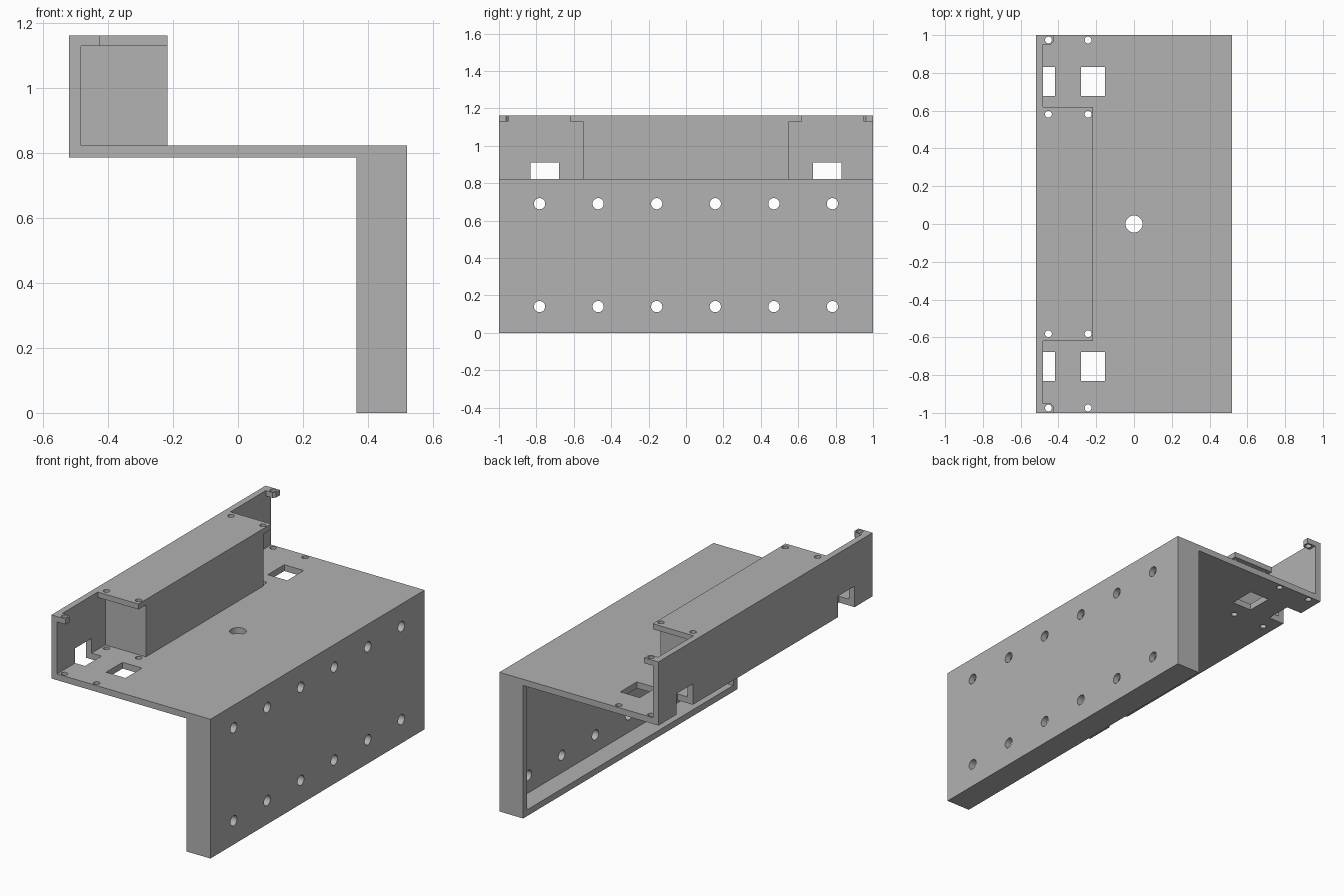
import bpy, bmesh, math
from mathutils import Matrix, Vector

if "Cube" in bpy.data.objects:
    bpy.data.objects.remove(bpy.data.objects["Cube"], do_unlink=True)

GREY = (0.445, 0.445, 0.445, 1)
mat = bpy.data.materials.new("plain grey")
mat.use_nodes = True
mat.diffuse_color = GREY
mat.node_tree.nodes["Principled BSDF"].inputs["Base Color"].default_value = GREY

W, L = 0.52, 1.0           # half width and half length
T = 0.037                  # sheet thickness
SHELF, TOP = 0.823, 1.162  # shelf top and overall height
INNER = -W + T             # inside face of the rear wall
COVER = -0.217             # outer face of the raised housing
LIP = 1.13                 # underside of cover lip and tabs
PLATE = 0.365              # open side of the mounting box


def prism(bm, base, offset):
    """Extrude a planar outline along an offset."""
    face = bm.faces.new([bm.verts.new(p) for p in base])
    out = bmesh.ops.extrude_face_region(bm, geom=[face])
    verts = [v for v in out["geom"] if isinstance(v, bmesh.types.BMVert)]
    bmesh.ops.translate(bm, verts=verts, vec=offset)


def box(bm, x, y, z):
    prism(bm, [(x[0], y[0], z[0]), (x[1], y[0], z[0]),
               (x[1], y[1], z[0]), (x[0], y[1], z[0])], (0, 0, z[1] - z[0]))


def drill(bm, centre, radius, depth, axis="Z"):
    m = Matrix.Translation(Vector(centre))
    if axis == "X":
        m = m @ Matrix.Rotation(math.pi / 2, 4, "Y")
    bmesh.ops.create_cone(bm, cap_ends=True, segments=32, radius1=radius,
                          radius2=radius, depth=depth, matrix=m)


def finish(name, bm):
    bmesh.ops.recalc_face_normals(bm, faces=bm.faces[:])
    mesh = bpy.data.meshes.new(name)
    bm.to_mesh(mesh)
    bm.free()
    mesh.materials.append(mat)
    obj = bpy.data.objects.new(name, mesh)
    bpy.context.collection.objects.link(obj)
    return obj


def cut(obj, bm):
    """Subtract all the solids in bm, then discard the cutter."""
    cutter = finish("cutter", bm)
    cutter.hide_render = True
    mod = obj.modifiers.new("cut", "BOOLEAN")
    mod.operation, mod.solver, mod.object = "DIFFERENCE", "EXACT", cutter
    bpy.context.view_layer.update()
    result = obj.evaluated_get(bpy.context.evaluated_depsgraph_get())
    mesh = bpy.data.meshes.new_from_object(result)
    obj.modifiers.clear()
    obj.data = mesh
    bpy.data.objects.remove(cutter, do_unlink=True)


def screw_holes(bm):
    for x in (-0.453, -0.243):
        for y in (-0.974, -0.581, 0.581, 0.974):
            drill(bm, (x, y, 1), 0.018, 1)


# Bracket body: rear wall, shelf and mounting box in one folded profile
bm = bmesh.new()
outline = [(-W, SHELF - T), (PLATE, SHELF - T), (PLATE, 0), (W, 0),
           (W, SHELF), (INNER, SHELF), (INNER, TOP), (-W, TOP)]
prism(bm, [(x, -L, z) for x, z in outline], (0, 2 * L, 0))
body = finish("bracket_body", bm)

# Hollow of the mounting box, open towards the rear
bm = bmesh.new()
box(bm, (PLATE - 0.1, W - T), (-L + T, L - T), (T, SHELF - T))
cut(body, bm)

# Cable openings and round holes
bm = bmesh.new()
for s in (-1, 1):
    y = sorted((s * 0.678, s * 0.832))
    box(bm, (-W - 0.1, -0.418), y, (0.7, 0.91))
    box(bm, (-0.28, -0.153), y, (0.7, 0.91))
drill(bm, (0, 0, SHELF), 0.045, 0.2)
screw_holes(bm)
for i in range(6):
    for z in (0.14, 0.69):
        drill(bm, (W, -0.783 + 0.3132 * i, z), 0.03, 0.2, "X")
cut(body, bm)

# Raised housing with a cover that overhangs both ends
bm = bmesh.new()
half = [(0.55, SHELF), (0.55, LIP), (0.62, LIP), (0.62, TOP)]
tee = half + [(-y, z) for y, z in reversed(half)]
prism(bm, [(INNER, y, z) for y, z in tee], (COVER - INNER, 0, 0))
housing = finish("raised_housing", bm)
bm = bmesh.new()
for x in (-0.453, -0.243):
    for s in (-1, 1):
        drill(bm, (x, s * 0.581, TOP), 0.018, 0.2)
cut(housing, bm)

# Corner screw tabs on the rear wall
for name, s in (("front_tab", -1), ("back_tab", 1)):
    bm = bmesh.new()
    tab = [(INNER, 0.95), (-0.44, 0.95), (-0.427, 0.963), (-0.427, L), (INNER, L)]
    prism(bm, [(x, s * y, LIP) for x, y in tab], (0, 0, TOP - LIP))
    obj = finish(name, bm)
    bm = bmesh.new()
    drill(bm, (-0.453, s * 0.974, TOP), 0.018, 0.2)
    cut(obj, bm)
